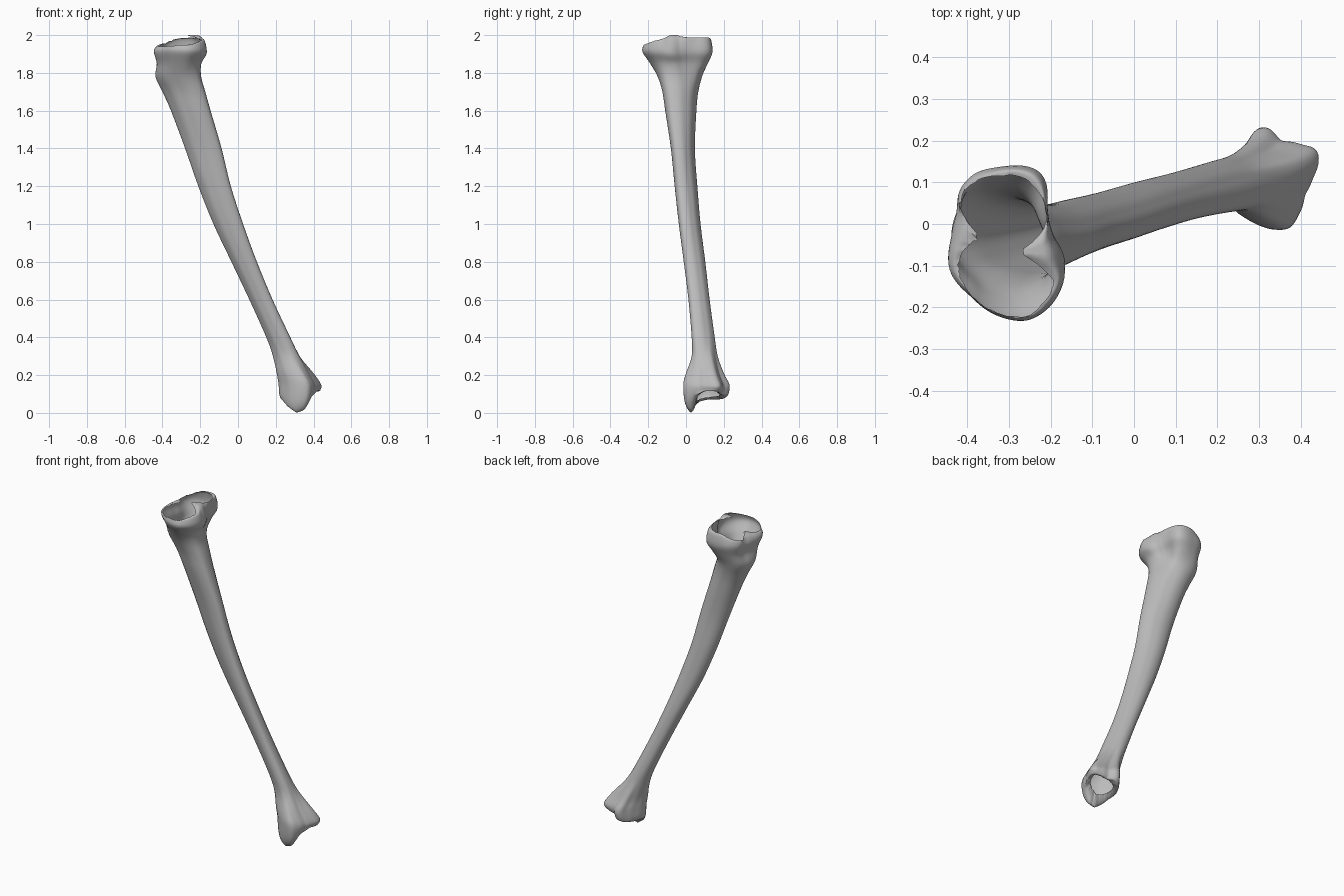
import bpy
import bmesh
import math
import random
from mathutils import Vector

random.seed(4)
SIDES = 96          # points around each cross-section
STEPS = 4           # spline steps between neighbouring cross-sections

if "Cube" in bpy.data.objects:
    bpy.data.objects.remove(bpy.data.objects["Cube"], do_unlink=True)

# Cross-section outlines: kidney-shaped plateau, three-edged shaft, lobed ankle
PLATEAU = [(-.2, .09), (-.205, .05), (-.2, .01), (-.185, -.03), (-.16, -.07),
           (-.16, -.13), (-.19, -.19), (-.25, -.23), (-.33, -.215), (-.39, -.17),
           (-.445, -.11), (-.44, -.03), (-.425, .03), (-.42, .09), (-.38, .13),
           (-.32, .142), (-.25, .145), (-.215, .13)]
SHAFT = [(-1, 0), (-.75, -.45), (-.15, -.88), (.5, -1), (.93, -.8), (1, -.3),
         (.8, .3), (.35, .8), (-.1, 1), (-.58, .92), (-.9, .55)]
ANKLE = [(.215, .09), (.25, .035), (.295, 0), (.34, -.014), (.375, -.012),
         (.395, .02), (.41, .07), (.43, .11), (.445, .15), (.44, .18), (.41, .185),
         (.35, .195), (.325, .23), (.295, .228), (.275, .195), (.24, .15)]

# Open rims (x, y, height)
TOP_HOLE = [(-.42, .02, 1.94), (-.4, .09, 1.95), (-.33, .115, 1.98),
            (-.26, .11, 1.985), (-.225, .07, 1.985), (-.21, .01, 1.985),
            (-.23, -.03, 1.99), (-.262, -.055, 2), (-.27, -.073, 2),
            (-.245, -.088, 1.99), (-.2, -.12, 1.98), (-.19, -.14, 1.975),
            (-.21, -.18, 1.965), (-.25, -.22, 1.95), (-.32, -.215, 1.945),
            (-.38, -.18, 1.94), (-.42, -.09, 1.94), (-.375, -.04, 1.955),
            (-.375, -.02, 1.955)]
ANKLE_RIM = [(.31, .03, 0), (.35, .03, .015), (.39, .05, .09), (.415, .1, .115),
             (.43, .15, .115), (.4, .175, .11), (.35, .18, .1), (.32, .215, .09),
             (.29, .2, .075), (.26, .16, .07), (.24, .11, .07),
             (.245, .07, .06), (.275, .035, .025)]
ANKLE_HOLE = [(.32, .06, .065), (.37, .07, .1), (.4, .11, .12), (.405, .15, .125),
              (.36, .165, .11), (.31, .175, .09), (.275, .14, .085), (.27, .1, .08)]

# Height, x range and y range of the bone, top to bottom
SECTIONS = [
    (1.91, -.445, -.165, -.23, .14), (1.85, -.43, -.194, -.19, .115),
    (1.78, -.437, -.195, -.15, .085), (1.7, -.4, -.173, -.125, .065),
    (1.6, -.355, -.145, -.11, .055), (1.4, -.28, -.087, -.08, .047),
    (1.2, -.21, -.038, -.06, .06), (1, -.13, .027, -.038, .077),
    (.8, -.035, .1, -.012, .102), (.6, .06, .183, .013, .125),
    (.4, .15, .277, .03, .152), (.3, .185, .327, .03, .168),
    (.21, .205, .4, 0, .2), (.15, .215, .44, -.014, .23)]


def mix(a, b, t):
    return a + (b - a) * t


def ring(points, centre, smooth):
    """Resample a star-shaped outline at even angles around its centre."""
    polar = []
    for p in points:
        d = Vector(p[:2]) - Vector(centre)
        polar.append((math.atan2(d.y, d.x) % math.tau, d.length, p[2] if len(p) > 2 else 0))
    polar.sort()
    first, last = polar[0], polar[-1]
    polar = ([(last[0] - math.tau,) + last[1:]] + polar
             + [(first[0] + math.tau,) + first[1:]])
    samples = []
    for i in range(SIDES):
        angle = math.tau * i / SIDES
        for a, b in zip(polar, polar[1:]):
            if a[0] <= angle <= b[0]:
                t = (angle - a[0]) / max(b[0] - a[0], 1e-6)
                samples.append((mix(a[1], b[1], t), mix(a[2], b[2], t)))
                break
    for _ in range(smooth):
        samples = [tuple((samples[i - 1][k] + 2 * samples[i][k]
                          + samples[(i + 1) % SIDES][k]) / 4 for k in (0, 1))
                   for i in range(SIDES)]
    result = []
    for i, (radius, height) in enumerate(samples):
        angle = math.tau * i / SIDES
        result.append(Vector((centre[0] + radius * math.cos(angle),
                              centre[1] + radius * math.sin(angle), height)))
    return result


def fit(loop, z, x0, x1, y0, y1):
    """Stretch an outline to fill the given box at one height."""
    xs, ys = [p.x for p in loop], [p.y for p in loop]
    return [Vector((mix(x0, x1, (p.x - min(xs)) / (max(xs) - min(xs))),
                    mix(y0, y1, (p.y - min(ys)) / (max(ys) - min(ys))), z))
            for p in loop]


def blend(a, b, t):
    return [p.lerp(q, t) for p, q in zip(a, b)]


def ramp(value, low, high):
    t = min(max((value - low) / (high - low), 0), 1)
    return t * t * (3 - 2 * t)


def spline(a, b, c, d, t):
    return (b * 2 + (c - a) * t + (a * 2 - b * 5 + c * 4 - d) * t ** 2
            + (b * 3 - a - c * 3 + d) * t ** 3) / 2


# Cross-sections of the body, blending from one outline to the next
unit = (0, -1, 1, -1, 1)
plateau = fit(ring(PLATEAU, (-.3, -.045), 3), *unit)
shaft = fit(ring(SHAFT, (0, 0), 6), *unit)
ankle = fit(ring(ANKLE, (.33, .1), 3), *unit)
body = []
for z, *box in SECTIONS:
    shape = blend(shaft, plateau, ramp(z, 1.72, 1.9))
    shape = blend(shape, ankle, ramp(-z, -.4, -.17))
    body.append(fit(shape, z, *box))

# Rims turned inwards at both open ends
top_hole = ring(TOP_HOLE, (-.33, -.055), 1)
top_crest = blend(body[0], top_hole, .35)
for p, q in zip(top_crest, top_hole):
    p.z = q.z - .004
ankle_rim = ring(ANKLE_RIM, (.33, .1), 2)
ankle_side = blend(body[-1], ankle_rim, .2)
for p, q in zip(ankle_side, ankle_rim):
    p.z = mix(SECTIONS[-1][0], q.z, .7)
ankle_hole = ring(ANKLE_HOLE, (.335, .12), 1)
for p in top_hole + ankle_hole:
    p += Vector([random.uniform(-.002, .002) for _ in range(3)])
rings = [top_hole, top_crest] + body + [ankle_side, ankle_rim, ankle_hole]

# Loft a smooth open shell through all the rings
bm = bmesh.new()
rows = []
for k in range(len(rings) - 1):
    before, after = rings[max(k - 1, 0)], rings[min(k + 2, len(rings) - 1)]
    for s in range(STEPS):
        rows.append([spline(*pts, s / STEPS)
                     for pts in zip(before, rings[k], rings[k + 1], after)])
rows.append(rings[-1])
rows = [[bm.verts.new((p.x, p.y, min(max(p.z, 0), 2))) for p in row] for row in rows]
for upper, lower in zip(rows, rows[1:]):
    for i in range(SIDES):
        j = (i + 1) % SIDES
        bm.faces.new((upper[i], lower[i], lower[j], upper[j]))
bm.normal_update()

mesh = bpy.data.meshes.new("shin_bone")
bm.to_mesh(mesh)
bm.free()
bone = bpy.data.objects.new("shin_bone", mesh)
bpy.context.collection.objects.link(bone)

# Plain grey bone colour
grey = bpy.data.materials.new("bone_grey")
grey.use_nodes = True
colour = (.5, .5, .5, 1)
grey.diffuse_color = colour
grey.node_tree.nodes["Principled BSDF"].inputs["Base Color"].default_value = colour
mesh.materials.append(grey)

bpy.context.view_layer.objects.active = bone
bone.select_set(True)
bpy.ops.object.shade_smooth_by_angle(angle=math.radians(60))
